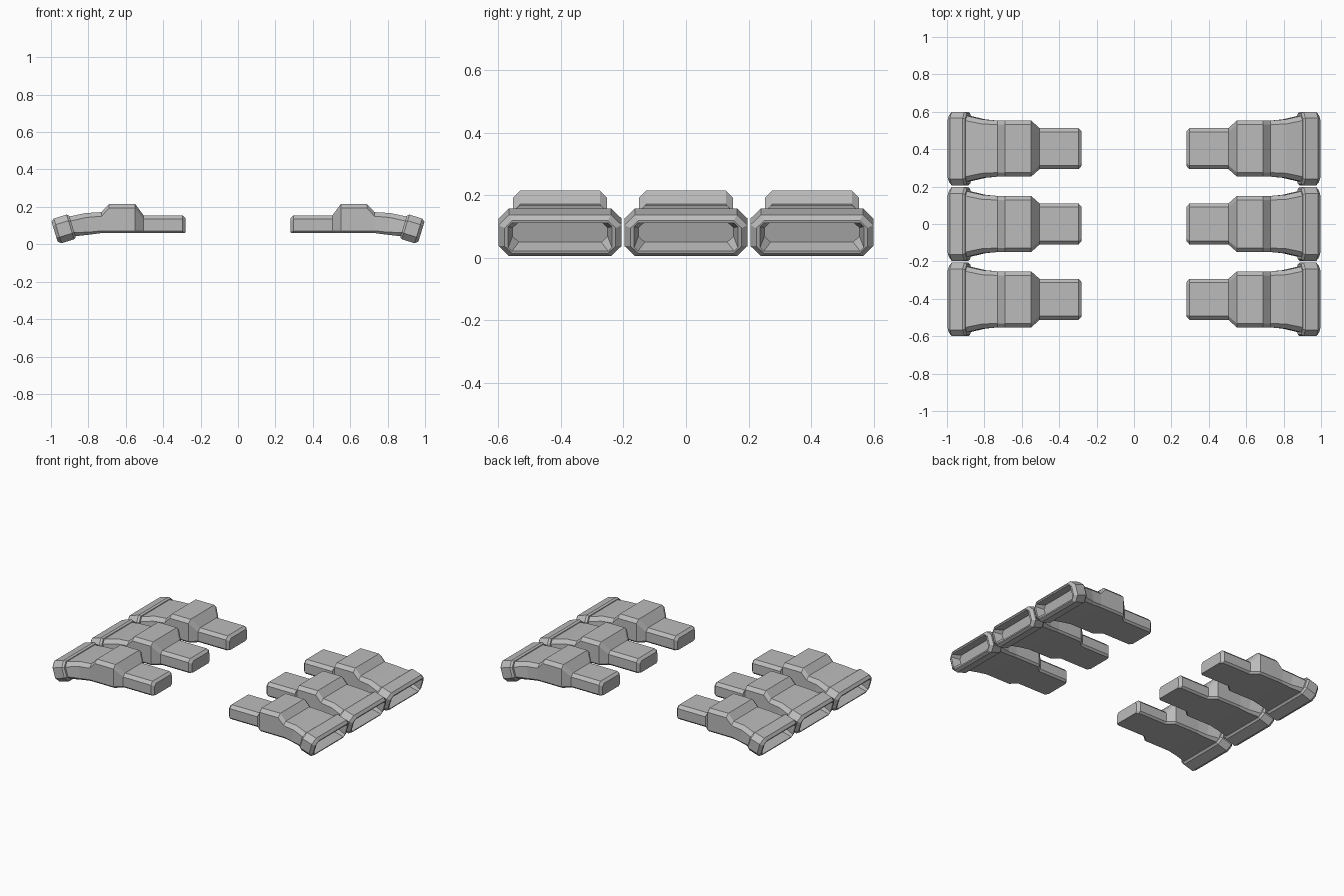
import bpy, bmesh
from math import cos, sin, radians

cube = bpy.data.objects.get("Cube")
if cube:
    bpy.data.objects.remove(cube, do_unlink=True)

metal = bpy.data.materials.new("light_grey_metal")
metal.use_nodes = True
grey = (0.5, 0.5, 0.5, 1)
metal.diffuse_color = grey
metal.node_tree.nodes["Principled BSDF"].inputs["Base Color"].default_value = grey

TILT = radians(17)
MOUTH = (0.885, 0.096)   # where the flange meets the pipe body


def tilted(s, h):
    """Top and bottom points of a section at distance s along the drooping axis."""
    cx, cz = MOUTH[0] + s * cos(TILT), MOUTH[1] - s * sin(TILT)
    ux, uz = h * sin(TILT), h * cos(TILT)
    return (cx + ux, cz + uz), (cx - ux, cz - uz)


def upright(x, low, high):
    return (x, high), (x, low)


def section(bm, ends, w, top_cut, low_cut, side):
    """Ring of eight points: a rectangle with cut corners."""
    (tx, tz), (bx, bz) = ends
    height = ((tx - bx) ** 2 + (tz - bz) ** 2) ** 0.5
    ring = []
    for y, d in ((w - low_cut, 0), (w, low_cut), (w, height - top_cut), (w - top_cut, height),
                 (top_cut - w, height), (-w, height - top_cut), (-w, low_cut), (low_cut - w, 0)):
        f = d / height
        ring.append(bm.verts.new((side * (bx + (tx - bx) * f), y, bz + (tz - bz) * f)))
    return ring


def pipe_mesh(name, side):
    # Section ends, half width, upper corner cut, lower corner cut
    stations = [
        # Inner stub
        (upright(0.28, 0.062, 0.14), 0.092, 0.015, 0.01),
        (upright(0.297, 0.06, 0.155), 0.11, 0.02, 0.012),
        (upright(0.505, 0.06, 0.155), 0.11, 0.02, 0.012),
        # Raised body
        (upright(0.55, 0.06, 0.215), 0.15, 0.022, 0.012),
        (upright(0.69, 0.06, 0.215), 0.15, 0.022, 0.012),
        (upright(0.73, 0.06, 0.172), 0.15, 0.022, 0.012),
        # Flare
        (((0.815, 0.167), (0.79, 0.052)), 0.156, 0.024, 0.014),
        (tilted(0, 0.055), 0.175, 0.025, 0.02),
        # Flange
        (tilted(0, 0.06), 0.188, 0.03, 0.03),
        (tilted(0.012, 0.069), 0.197, 0.034, 0.034),
        (tilted(0.083, 0.069), 0.197, 0.034, 0.034),
        (tilted(0.1, 0.055), 0.178, 0.025, 0.025),
        # Recessed opening
        (tilted(0.1, 0.047), 0.166, 0.012, 0.012),
        (tilted(0.045, 0.034), 0.152, 0.02, 0.02),
    ]
    bm = bmesh.new()
    rings = [section(bm, *s, side) for s in stations]
    for a, b in zip(rings, rings[1:]):
        for i in range(8):
            j = (i + 1) % 8
            bm.faces.new((a[i], a[j], b[j], b[i]))
    bm.faces.new(rings[0])
    bm.faces.new(rings[-1])
    bmesh.ops.recalc_face_normals(bm, faces=bm.faces)
    mesh = bpy.data.meshes.new(name)
    bm.to_mesh(mesh)
    bm.free()
    mesh.materials.append(metal)
    return mesh


# Three pipes on each side
for side_name, side in (("left", 1), ("right", -1)):
    mesh = pipe_mesh(side_name + "_exhaust_pipe", side)
    for row, y in (("front", -0.403), ("middle", 0), ("back", 0.403)):
        pipe = bpy.data.objects.new(f"{row}_{side_name}_exhaust_pipe", mesh)
        pipe.location.y = y
        bpy.context.collection.objects.link(pipe)
